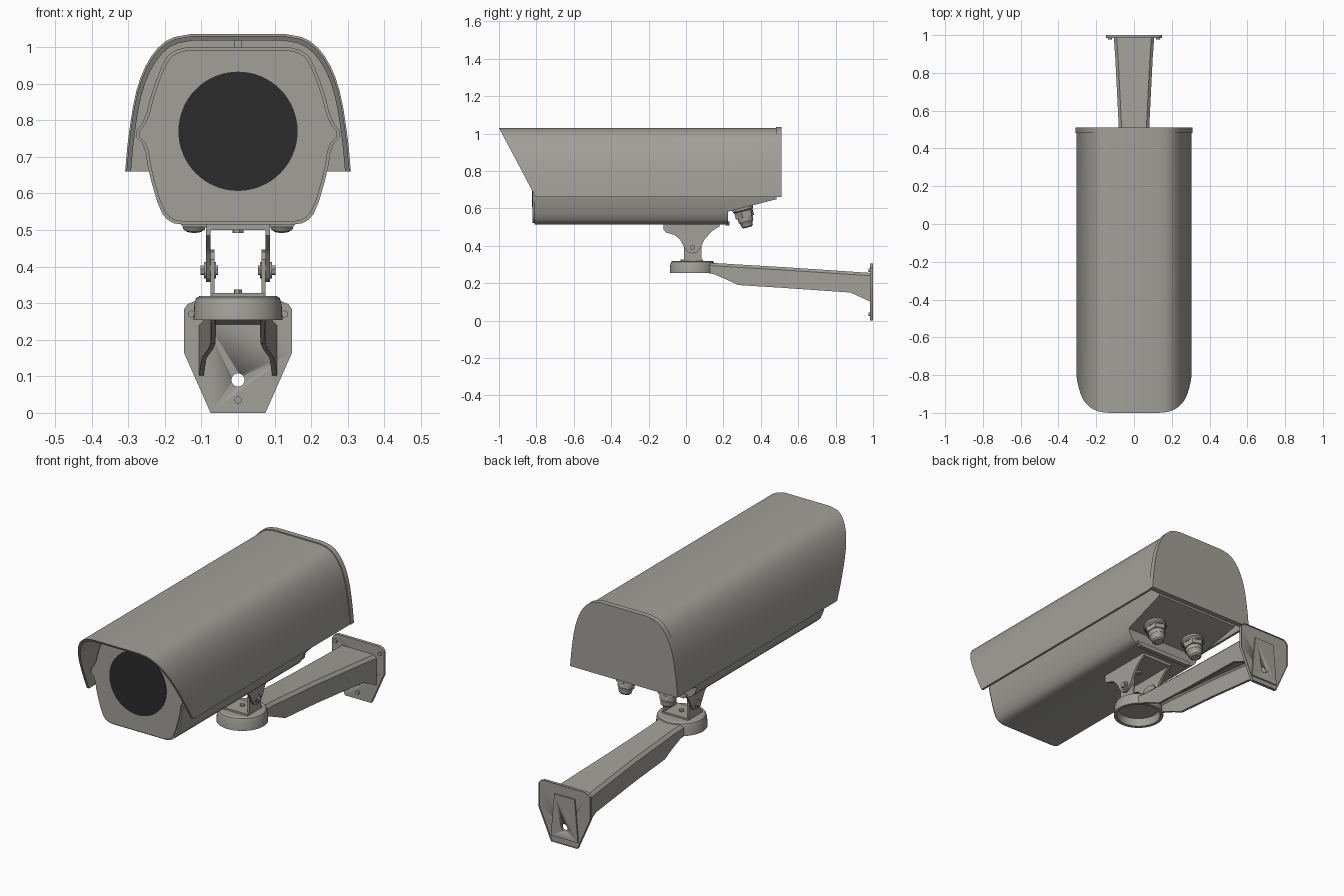
import bpy, bmesh, math
from mathutils import Vector

if "Cube" in bpy.data.objects:
    bpy.data.objects.remove(bpy.data.objects["Cube"])


def material(name, col):
    m = bpy.data.materials.new(name)
    m.diffuse_color = (*col, 1)
    m.use_nodes = True
    m.node_tree.nodes["Principled BSDF"].inputs["Base Color"].default_value = m.diffuse_color
    return m


GREY = material("warm_grey", (0.36, 0.35, 0.32))
DARK = material("dark_glass", (0.025, 0.025, 0.025))


def finish(name, bm, mat=GREY):
    bmesh.ops.recalc_face_normals(bm, faces=bm.faces)
    me = bpy.data.meshes.new(name)
    bm.to_mesh(me)
    bm.free()
    ob = bpy.data.objects.new(name, me)
    bpy.context.collection.objects.link(ob)
    me.materials.append(mat)
    bpy.ops.object.select_all(action='DESELECT')
    ob.select_set(True)
    bpy.context.view_layer.objects.active = ob
    bpy.ops.object.shade_smooth_by_angle(angle=math.radians(32))
    return ob


def loft_bm(loops):
    # skin closed loops together and cap both ends
    bm = bmesh.new()
    rings = [[bm.verts.new(p) for p in lp] for lp in loops]
    n = len(rings[0])
    for a, b in zip(rings, rings[1:]):
        for i in range(n):
            j = (i + 1) % n
            bm.faces.new((a[i], a[j], b[j], b[i]))
    bm.faces.new(rings[0])
    bm.faces.new(rings[-1])
    return bm


def loft(name, loops, mat=GREY):
    return finish(name, loft_bm(loops), mat)


def along_y(pts, y):
    return [(x, y, z) for x, z in pts]


def prism_y(name, pts, a, b, mat=GREY):
    return loft(name, [along_y(pts, a), along_y(pts, b)], mat)


def prism_x(name, pts, a, b):
    return loft(name, [[(x, y, z) for y, z in pts] for x in (a, b)])


def turned(name, origin, axis, steps, n=32, mat=GREY):
    # stack of (distance, radius) rings along an axis
    o, ax = Vector(origin), Vector(axis).normalized()
    u = ax.orthogonal().normalized()
    v = ax.cross(u)
    return loft(name, [[o + ax * d + (u * math.cos(t) + v * math.sin(t)) * r
                        for t in (2 * math.pi * i / n for i in range(n))]
                       for d, r in steps], mat)


def rounded(pts):
    # one corner-cutting pass, keeping the ends
    out = [pts[0]]
    for (a, b), (c, d) in zip(pts, pts[1:]):
        out += [(a * .75 + c * .25, b * .75 + d * .25), (a * .25 + c * .75, b * .25 + d * .75)]
    return out + [pts[-1]]


def mirrored(half):
    return half + [(-x, z) for x, z in reversed(half)]


# sun hood: thin arched shell with slanted front edge
hood = mirrored(rounded([(.305, .66), (.297, .75), (.28, .86), (.258, .93),
                         (.226, .985), (.185, 1.02), (.13, 1.03)]))
inner = [(x * .96, z - .012 * (z - .66) / .37) for x, z in hood]
shell = hood + inner[::-1]
loft("sun_hood", [[(x, -1 + (1.03 - z) * .53, z) for x, z in shell], along_y(shell, .49)])

# rear cap closing the hood
prism_y("rear_cap", [(x * 1.012, .66 + (z - .66) * 1.015) for x, z in hood], .482, .51)

# camera housing with side rails
body = mirrored(rounded([(.15, .515), (.185, .52), (.213, .55), (.245, .66), (.255, .73),
                         (.285, .762), (.255, .80), (.235, .88), (.202, .965),
                         (.178, .99), (.14, 1.0)]))
prism_y("housing", body, -.81, .225)
prism_y("front_bezel", [(x * .97, .757 + (z - .757) * .97) for x, z in body], -.82, -.808)
prism_y("housing_rear_lip", [(.15, .508), (.17, .53), (-.17, .53), (-.15, .508)], .21, .232)

# rear of housing, underside cut on a slope
bm = loft_bm([along_y(body, .22), along_y(body, .484)])
down = Vector((0, .25, -.97)).normalized()
bmesh.ops.bisect_plane(bm, geom=bm.verts[:] + bm.edges[:] + bm.faces[:],
                       plane_co=(0, .235, .585), plane_no=down, clear_outer=True)
bmesh.ops.holes_fill(bm, edges=[e for e in bm.edges if e.is_boundary], sides=0)
finish("housing_rear", bm)

# lens window and small hood spacer
turned("lens_window", (0, -.815, .77), (0, -1, 0), [(0, .163), (.008, .163)], 64, DARK)
prism_y("hood_spacer", [(-.01, .98), (.01, .98), (.01, 1.022), (-.01, 1.022)], -.8, -.77)

# cable glands
for s, side in ((-1, "left"), (1, "right")):
    o = (s * .12, .30, .612)
    turned("gland_collar_" + side, o, down, [(0, .056), (.022, .056), (.028, .05), (.036, .05)])
    turned("gland_nut_" + side, o, down, [(.03, .052), (.062, .052)], 6)
    turned("gland_cap_" + side, o, down,
           [(.055, .042), (.085, .04), (.092, .034), (.112, .03), (.118, .022)])

# tilt bracket under the housing
prism_x("tilt_bracket_top", [(-.12, .50), (.18, .50), (.18, .518), (-.12, .518)], -.087, .087)
ear = [(-.12, .518), (-.12, .485), (-.105, .47), (-.06, .458), (-.03, .43), (-.008, .39),
       (.01, .367), (.035, .358), (.06, .367), (.078, .39), (.10, .435), (.135, .475),
       (.175, .502), (.18, .518)]
post = [(-.012, .318), (-.012, .42), (.005, .44), (.035, .447), (.065, .44),
        (.082, .42), (.082, .318)]
for s, side in ((-1, "left"), (1, "right")):
    prism_x("tilt_ear_" + side, ear, s * .075, s * .087)
    prism_x("pivot_post_" + side, post, s * .064, s * .075)
    turned("pivot_washer_" + side, (s * .06, .035, .39), (s, 0, 0), [(0, .022), (.033, .022)], 24)
    turned("pivot_bolt_" + side, (s * .055, .035, .39), (s, 0, 0), [(0, .014), (.047, .014)], 6)
prism_x("pivot_base", [(-.03, .316), (.09, .316), (.09, .328), (-.03, .328)], -.075, .075)
turned("pan_bolt", (0, .035, .295), (0, 0, 1), [(0, .012), (.042, .012)], 6)
turned("housing_bolt", (0, .035, .492), (0, 0, 1), [(0, .015), (.02, .015)], 6)

# round arm head, hollow from below
turned("arm_head", (0, .035, 0), (0, 0, 1),
       [(.295, .102), (.254, .106), (.254, .122), (.30, .119), (.314, .114), (.319, .106)], 48)


# wall arm: open channel that widens towards the wall
def channel(y, w, t, b):
    k, c = .013, .015
    out = [(w, b), (w, t - c), (w - c, t)]
    inn = [(w - k, b), (w - k, t - c - k / 2), (w - c - k / 2, t - k)]
    return along_y(mirrored(out) + mirrored(inn)[::-1], y)


loft("wall_arm", [channel(*s) for s in (
    (.12, .078, .311, .254), (.15, .074, .308, .248), (.22, .073, .304, .218),
    (.28, .075, .30, .19), (.52, .081, .286, .175), (.88, .099, .262, .15),
    (.988, .107, .255, .10))])

# wall plate with recessed back and raised tongue
plate = mirrored([(.075, 0), (.148, .165), (.148, .283), (.138, .297), (.12, .305)])
bm = loft_bm([along_y(plate, .984), along_y(plate, 1.0)])
bm.faces.ensure_lookup_table()
back = max(bm.faces, key=lambda f: f.calc_center_median().y)
bmesh.ops.inset_region(bm, faces=[back], thickness=.014)
for v in back.verts:
    v.co.y -= .009
wall_plate = finish("wall_plate", bm)
tongue = prism_y("plate_tongue", mirrored([(.078, .03), (.058, .25)]), .988, .998)

# cable hole through plate and tongue
cutter = turned("hole_cutter", (0, .95, .09), (0, 1, 0), [(0, .018), (.08, .018)], 24)
cutter.hide_render = True
for ob in (wall_plate, tongue):
    mod = ob.modifiers.new("hole", 'BOOLEAN')
    mod.object = cutter
    mod.operation = 'DIFFERENCE'
    bpy.context.view_layer.objects.active = ob
    bpy.ops.object.modifier_apply(modifier=mod.name)
bpy.data.objects.remove(cutter)

# plate screws
for i, (x, z) in enumerate(((-.127, .27), (.127, .27), (0, .035))):
    turned(f"plate_screw_{i}", (x, .976, z), (0, 1, 0), [(0, .010), (.012, .010)], 12)
